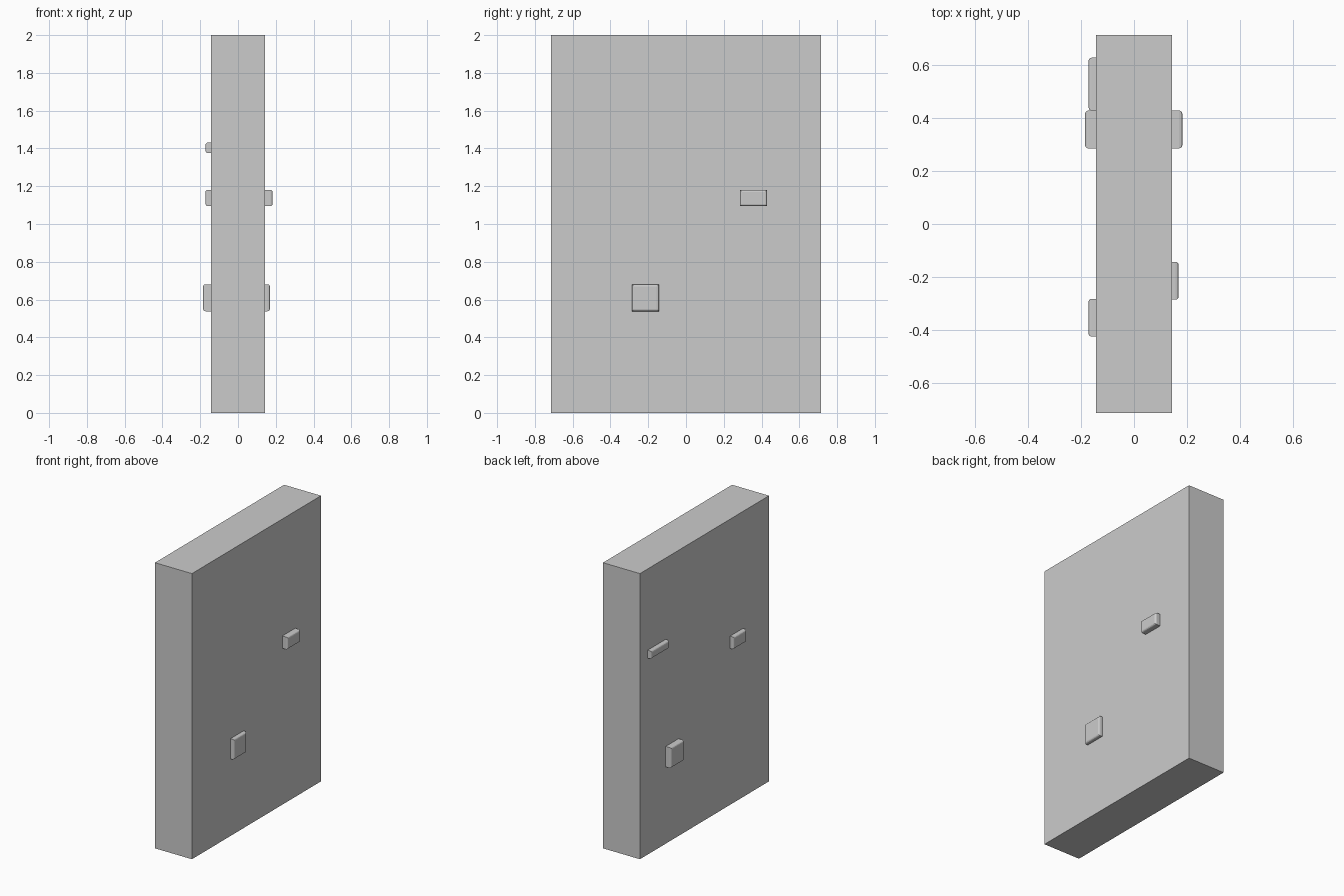
import bpy, bmesh

if "Cube" in bpy.data.objects:
    bpy.data.objects.remove(bpy.data.objects["Cube"])

WALL_X, WALL_Y, HEIGHT = 0.143, 0.714, 2.0


def box(name, lo, hi, outer_side=0, radius=0.014):
    """Box from corner to corner; rounds the rim of the face at the outer x side."""
    bm = bmesh.new()
    bmesh.ops.create_cube(bm, size=1)
    for v in bm.verts:
        v.co = [lo[i] + (v.co[i] + 0.5) * (hi[i] - lo[i]) for i in range(3)]
    if outer_side:
        x_out = hi[0] if outer_side > 0 else lo[0]
        rim = [e for e in bm.edges if all(abs(v.co.x - x_out) < 1e-5 for v in e.verts)]
        bmesh.ops.bevel(bm, geom=rim, offset=radius, segments=3, profile=0.5, affect='EDGES')
    mesh = bpy.data.meshes.new(name)
    bm.to_mesh(mesh)
    bm.free()
    obj = bpy.data.objects.new(name, mesh)
    bpy.context.collection.objects.link(obj)
    return obj


# Main wall slab
box("wall_slab", (-WALL_X, -WALL_Y, 0), (WALL_X, WALL_Y, HEIGHT))

# Raised blocks: side, y range, z range, protrusion
blocks = [
    (1, 0.286, 0.429, 1.095, 1.181, 0.040),
    (1, -0.286, -0.143, 0.538, 0.681, 0.026),
    (-1, 0.429, 0.629, 1.376, 1.431, 0.029),
    (-1, 0.286, 0.429, 0.538, 0.681, 0.042),
    (-1, -0.426, -0.283, 1.095, 1.181, 0.029),
]
for n, (side, y0, y1, z0, z1, depth) in enumerate(blocks, 1):
    xs = sorted((side * (WALL_X - 0.004), side * (WALL_X + depth)))
    box(f"raised_block_{n}", (xs[0], y0, z0), (xs[1], y1, z1), side, 0.012)
